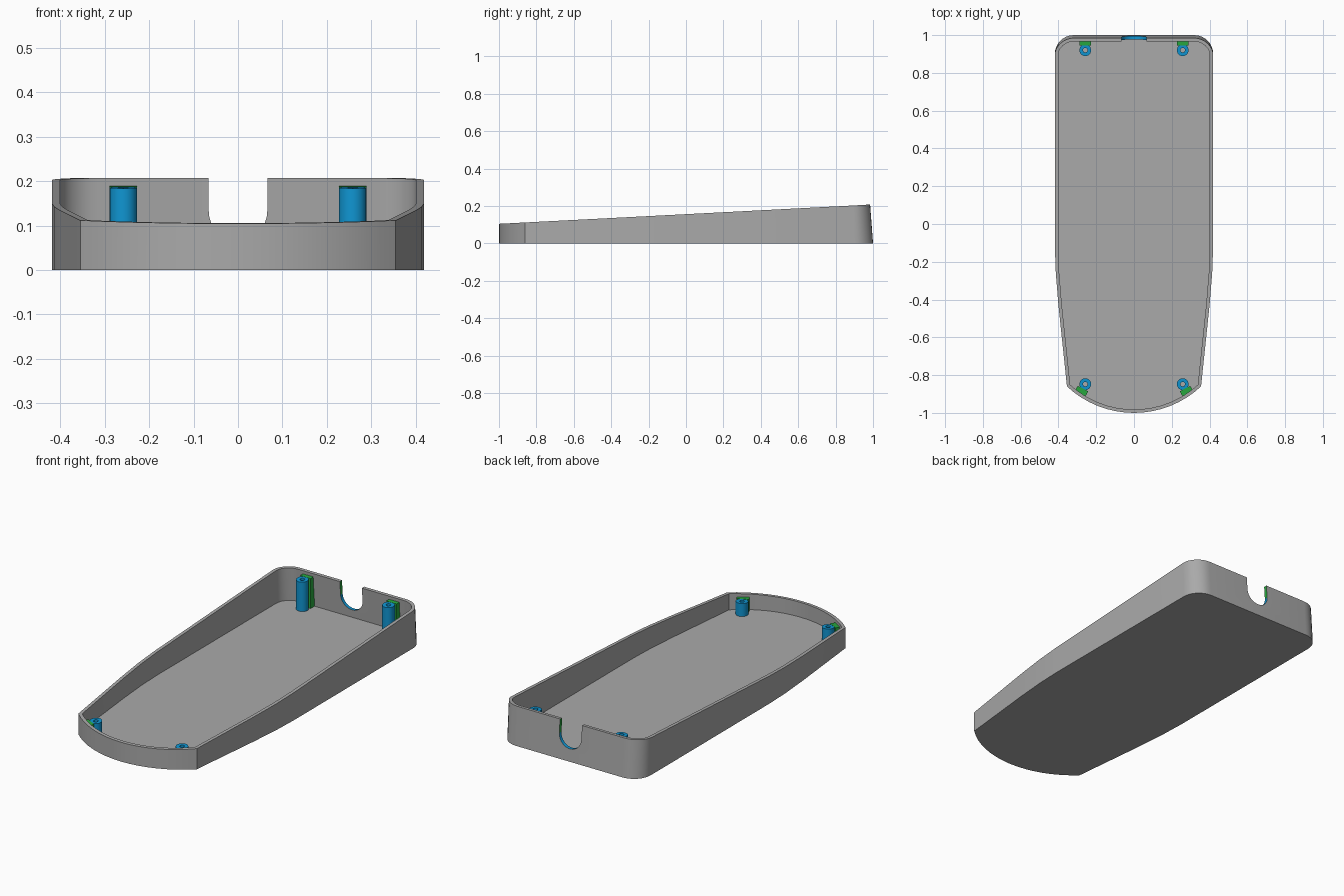
import bpy, bmesh, math
from mathutils import Vector

if "Cube" in bpy.data.objects:
    bpy.data.objects.remove(bpy.data.objects["Cube"])

FLOOR = 0.025      # floor thickness
WALL = 0.018       # wall thickness
DROP = 0.018       # posts end this far below the rim


def material(name, rgb):
    m = bpy.data.materials.new(name)
    m.diffuse_color = (*rgb, 1)
    m.use_nodes = True
    m.node_tree.nodes["Principled BSDF"].inputs["Base Color"].default_value = m.diffuse_color
    return m


MATS = [material("grey plastic", (0.40, 0.40, 0.40)),
        material("blue", (0.005, 0.305, 0.65)),
        material("green", (0.021, 0.40, 0.05))]


def rim(y):
    """Height of the sloping rim."""
    return 0.156 + 0.0515 * y


def lean(x, y, z):
    """The back end leans slightly forward towards the top."""
    t = min(max((y - 0.85) / 0.12, 0), 1)
    return (x, y - 0.075 * z * t, z)


def finish(name, bm, smooth=True):
    bmesh.ops.recalc_face_normals(bm, faces=bm.faces[:])
    me = bpy.data.meshes.new(name)
    bm.to_mesh(me)
    bm.free()
    for m in MATS:
        me.materials.append(m)
    ob = bpy.data.objects.new(name, me)
    bpy.context.collection.objects.link(ob)
    if smooth:
        shade(ob)
    return ob


def shade(ob):
    bpy.ops.object.select_all(action='DESELECT')
    ob.select_set(True)
    bpy.context.view_layer.objects.active = ob
    bpy.ops.object.shade_smooth_by_angle(angle=math.radians(25))


def bridge(bm, a, b, mat=0):
    n = len(a)
    for i in range(n):
        j = (i + 1) % n
        bm.faces.new((a[i], a[j], b[j], b[i])).material_index = mat


def inset(pts, d):
    """Offset a counter-clockwise outline inwards."""
    out = []
    for i, p in enumerate(pts):
        e1 = (p - pts[i - 1]).normalized()
        e2 = (pts[(i + 1) % len(pts)] - p).normalized()
        n1, n2 = Vector((-e1.y, e1.x)), Vector((-e2.y, e2.x))
        out.append(p + (n1 + n2) * d / (1 + n1.dot(n2)))
    return out


# Tray outline: bowed front, tapered sides, rounded back corners
half = []
R, a0 = 0.52, math.asin(0.355 / 0.52)
for i in range(9):
    a = a0 * i / 8
    half.append(Vector((R * math.sin(a), -1 + R - R * math.cos(a))))
half += [Vector((0.40, -0.43)), Vector((0.414, -0.26)), Vector((0.419, -0.12))]
for i in range(9):
    a = math.pi / 2 * i / 8
    half.append(Vector((0.319 + 0.1 * math.cos(a), 0.9 + 0.1 * math.sin(a))))
outline = half + [Vector((-p.x, p.y)) for p in reversed(half[1:])]
inner = inset(outline, WALL)

bm = bmesh.new()
outer_low = [bm.verts.new((p.x, p.y, 0)) for p in outline]
outer_top = [bm.verts.new(lean(p.x, p.y, rim(p.y))) for p in outline]
inner_top = [bm.verts.new(lean(p.x, p.y, rim(p.y))) for p in inner]
inner_low = [bm.verts.new(lean(p.x, p.y, FLOOR)) for p in inner]
for a, b in ((outer_low, outer_top), (outer_top, inner_top), (inner_top, inner_low)):
    bridge(bm, a, b)
bm.faces.new(outer_low)
bm.faces.new(inner_low)
tray = finish("tray", bm, False)

# U-shaped cable slot in the back wall: blue round bottom, green straight sides
r, zc = 0.066, 0.133
profile = [(r, 0.3), (-r, 0.3)]
profile += [(-r * math.cos(math.pi * i / 16), zc - r * math.sin(math.pi * i / 16))
            for i in range(17)]
bm = bmesh.new()
near = [bm.verts.new((x, 0.94, z)) for x, z in profile]
far = [bm.verts.new((x, 1.1, z)) for x, z in profile]
bridge(bm, near, far, 1)
bm.faces.new(near)
bm.faces.new(far)
for f in bm.faces:
    if f.calc_center_median().z > zc and len(f.verts) == 4:
        f.material_index = 2
cutter = finish("slot_cutter", bm, False)
cutter.hide_render = True
mod = tray.modifiers.new("slot", 'BOOLEAN')
mod.operation = 'DIFFERENCE'
mod.solver = 'EXACT'
mod.object = cutter
bpy.context.view_layer.objects.active = tray
bpy.ops.object.modifier_apply(modifier=mod.name)
bpy.data.objects.remove(cutter)
shade(tray)


# Hollow screw post with a sloping top
def screw_post(name, x, y):
    bm = bmesh.new()

    def ring(rad, top):
        vs = []
        for i in range(24):
            a = math.tau * i / 24
            py = y + rad * math.sin(a)
            z = rim(py) - DROP if top else FLOOR - 0.005
            vs.append(bm.verts.new((x + rad * math.cos(a), py, z)))
        return vs

    rings = [ring(0.031, False), ring(0.031, True), ring(0.012, True), ring(0.012, False)]
    for i in range(4):
        bridge(bm, rings[i], rings[(i + 1) % 4], 1)
    finish(name, bm)


# Block joining a post to the wall, pointing along an angle from -y
def post_block(name, x, y, angle, start, end):
    d = Vector((math.sin(angle), -math.cos(angle)))
    s = Vector((-d.y, d.x)) * 0.031
    c = Vector((x, y))
    corners = [c + d * start + s, c + d * end + s, c + d * end - s, c + d * start - s]
    bm = bmesh.new()
    low = [bm.verts.new((p.x, p.y, FLOOR - 0.005)) for p in corners]
    top = [bm.verts.new((p.x, p.y, rim(p.y) - DROP + 0.001)) for p in corners]
    bridge(bm, low, top, 2)
    for loop in (low, top):
        bm.faces.new(loop).material_index = 2
    finish(name, bm, False)


for side, sx in (("left", -1), ("right", 1)):
    screw_post(f"back_post_{side}", sx * 0.258, 0.92)
    post_block(f"back_post_block_{side}", sx * 0.258, 0.92, math.pi, 0.026, 0.058)
    screw_post(f"front_post_{side}", sx * 0.258, -0.848)
    post_block(f"front_post_block_{side}", sx * 0.258, -0.848,
               sx * math.radians(28), 0.026, 0.066)
